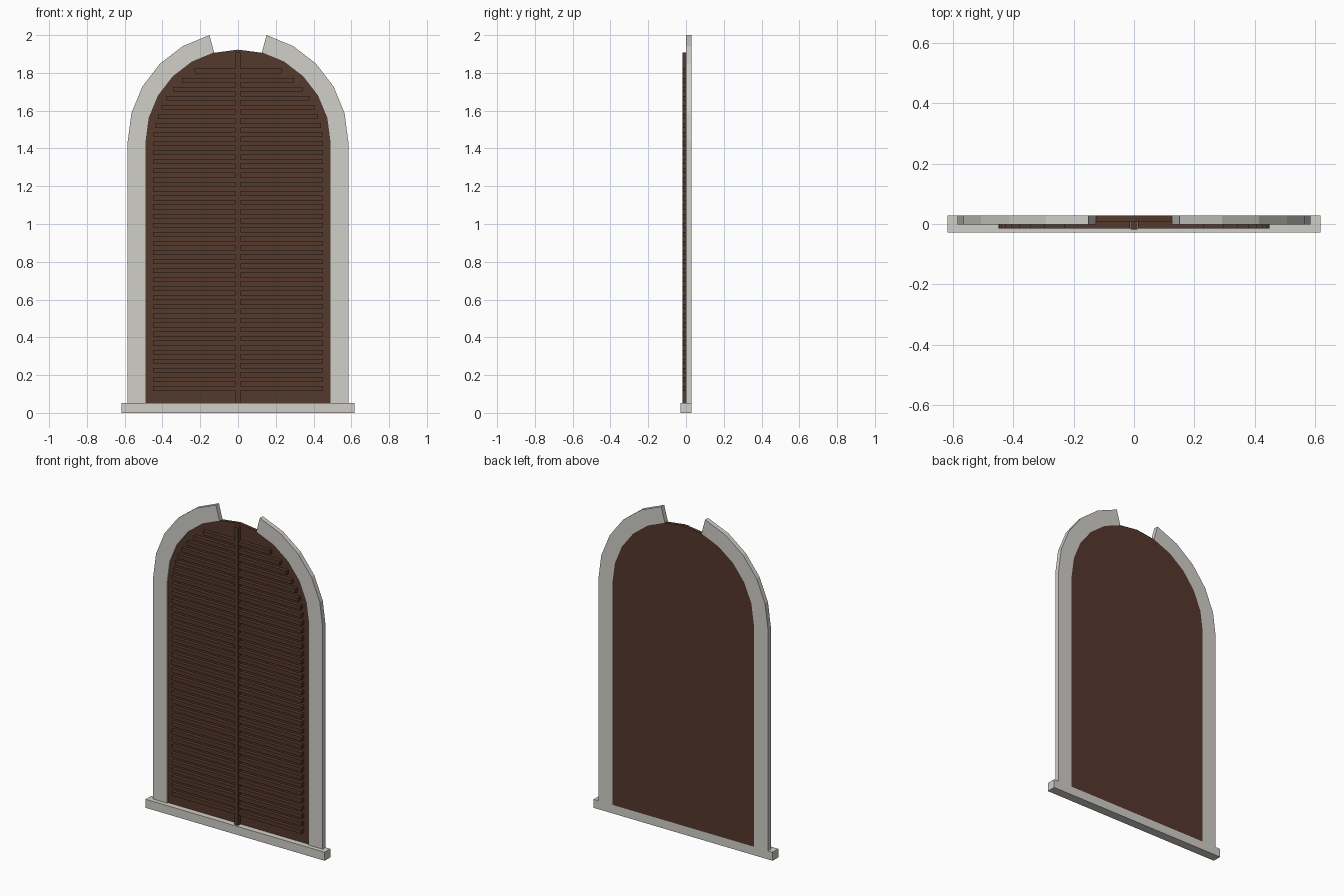
import bpy, bmesh
from math import sin, cos, radians, sqrt

if "Cube" in bpy.data.objects:
    bpy.data.objects.remove(bpy.data.objects["Cube"])

SPRING, R_IN, R_OUT, SILL = 1.436, 0.487, 0.584, 0.053
BACK, FRAME_Y, PANEL_Y = 0.028, -0.001, 0.008


def material(name, color):
    m = bpy.data.materials.new(name)
    m.diffuse_color = (*color, 1)
    m.use_nodes = True
    m.node_tree.nodes["Principled BSDF"].inputs["Base Color"].default_value = m.diffuse_color
    return m


stone = material("stone", (0.63, 0.62, 0.58))
wood = material("wood", (0.09, 0.04, 0.025))


def finish(name, bm, mat):
    bmesh.ops.recalc_face_normals(bm, faces=bm.faces)
    me = bpy.data.meshes.new(name)
    bm.to_mesh(me)
    bm.free()
    me.materials.append(mat)
    ob = bpy.data.objects.new(name, me)
    bpy.context.collection.objects.link(ob)
    return ob


def add_prism(bm, outline, y0, y1):
    a = [bm.verts.new((x, y0, z)) for x, z in outline]
    b = [bm.verts.new((x, y1, z)) for x, z in outline]
    bm.faces.new(a)
    bm.faces.new(b[::-1])
    for i in range(len(a)):
        j = (i + 1) % len(a)
        bm.faces.new((a[i], b[i], b[j], a[j]))


def add_box(bm, x0, x1, y0, y1, z0, z1):
    add_prism(bm, [(x0, z0), (x1, z0), (x1, z1), (x0, z1)], y0, y1)


def arc(r, a0, a1, step=15):
    return [(r * cos(radians(a)), SPRING + r * sin(radians(a)))
            for a in range(a0, a1 + 1, step)]


# Window sill
bm = bmesh.new()
add_box(bm, -0.617, 0.617, -BACK, BACK, 0, SILL)
finish("sill", bm, stone)

# Stone surround: two halves, open at the keystone
bm = bmesh.new()
outer = [(R_OUT, SILL)] + arc(R_OUT, 0, 75)
inner = [(R_IN, SILL)] + arc(R_IN, 0, 75)
half = outer + inner[::-1]
for s in (-1, 1):
    add_prism(bm, [(s * x, z) for x, z in half], FRAME_Y, BACK)
finish("surround", bm, stone)

# Arched shutter panel
bm = bmesh.new()
add_prism(bm, [(-R_IN, SILL), (R_IN, SILL)] + arc(R_IN, 0, 180), PANEL_Y, BACK)
finish("shutter_panel", bm, wood)

# Centre strip where the two shutters meet
bm = bmesh.new()
add_box(bm, -0.012, 0.012, -0.018, PANEL_Y, SILL, 1.907)
finish("centre_strip", bm, wood)

# Louvre slats, shortened to follow the arch
bm = bmesh.new()
for i in range(36):
    z = 0.117 + i * 0.048
    rise = max(0, z + 0.025 - SPRING)
    x = sqrt(0.449 ** 2 - rise ** 2)
    for s in (-1, 1):
        add_box(bm, s * 0.014, s * x, -0.015, PANEL_Y, z, z + 0.025)
finish("louvre_slats", bm, wood)
